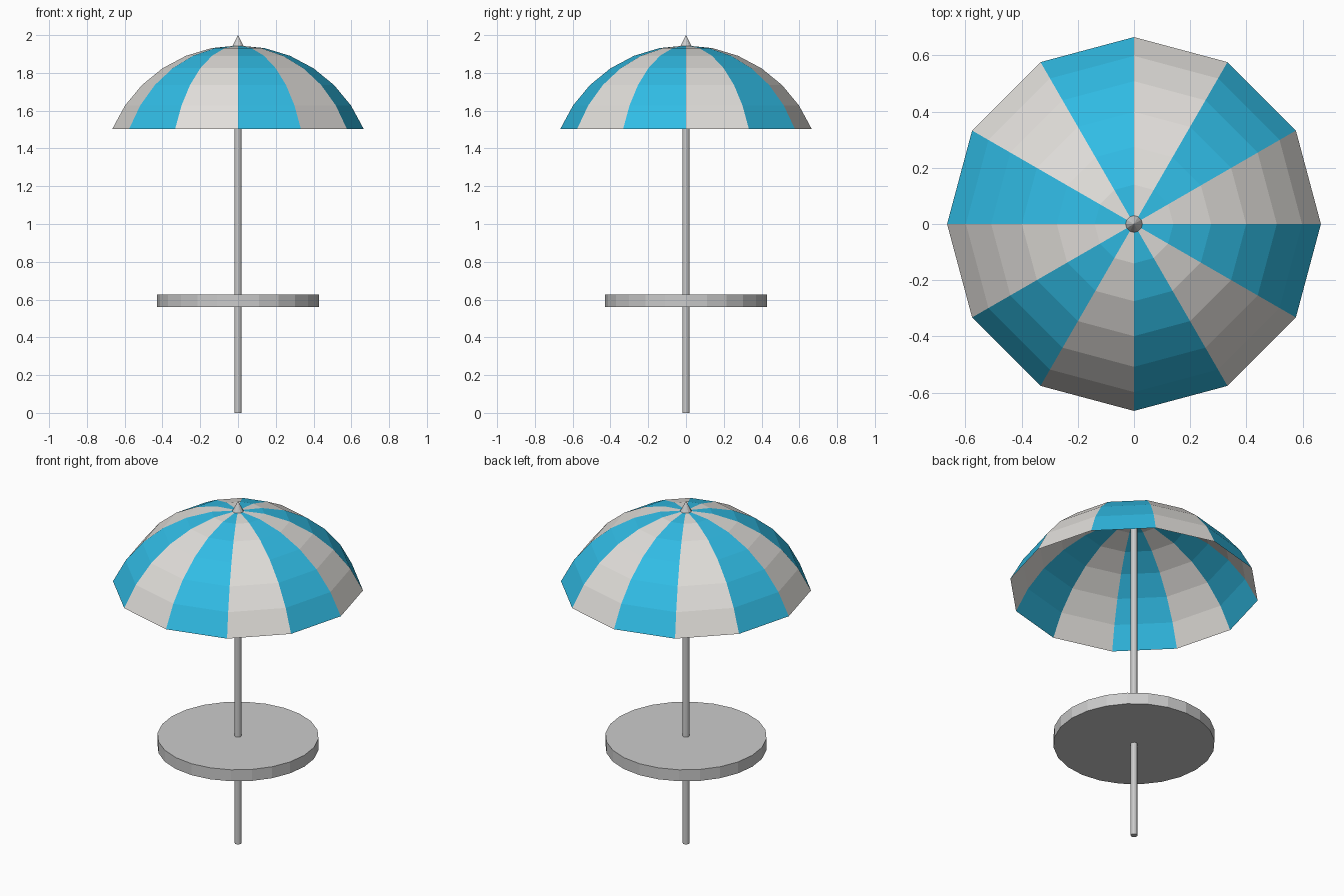
import bpy, bmesh
from math import sin, cos, pi, radians

if "Cube" in bpy.data.objects:
    bpy.data.objects.remove(bpy.data.objects["Cube"])


def material(name, color):
    m = bpy.data.materials.new(name)
    m.diffuse_color = color
    m.use_nodes = True
    m.node_tree.nodes["Principled BSDF"].inputs["Base Color"].default_value = m.diffuse_color
    return m


def cone(name, r1, r2, z0, z1, sides):
    bpy.ops.mesh.primitive_cone_add(vertices=sides, radius1=r1, radius2=r2,
                                    depth=z1 - z0, location=(0, 0, (z0 + z1) / 2))
    ob = bpy.context.object
    ob.name = name
    return ob


# Pole, table top and finial
cone("pole", 0.018, 0.018, 0, 1.945, 12)
cone("table_top", 0.428, 0.428, 0.56, 0.627, 24)
cone("finial", 0.031, 0, 1.94, 2.0, 12)

# Canopy: thin twelve-panel spherical cap with alternating stripes
SIDES, RINGS, R, APEX, SPREAD = 12, 6, 0.722, 1.945, radians(67.1)
bm = bmesh.new()
top = bm.verts.new((0, 0, APEX))
rings = []
for j in range(1, RINGS + 1):
    t = SPREAD * j / RINGS
    r, z = R * sin(t), APEX - R * (1 - cos(t))
    rings.append([bm.verts.new((r * cos(2 * pi * k / SIDES), r * sin(2 * pi * k / SIDES), z))
                  for k in range(SIDES)])
for k in range(SIDES):
    n = (k + 1) % SIDES
    panel = [bm.faces.new((top, rings[0][k], rings[0][n]))]
    for a, b in zip(rings, rings[1:]):
        panel.append(bm.faces.new((a[k], b[k], b[n], a[n])))
    for f in panel:
        f.material_index = k % 2
mesh = bpy.data.meshes.new("canopy")
bm.to_mesh(mesh)
bm.free()
mesh.materials.append(material("canopy_white", (0.75, 0.73, 0.70, 1)))
mesh.materials.append(material("canopy_blue", (0.03, 0.50, 0.78, 1)))
bpy.context.collection.objects.link(bpy.data.objects.new("canopy", mesh))
